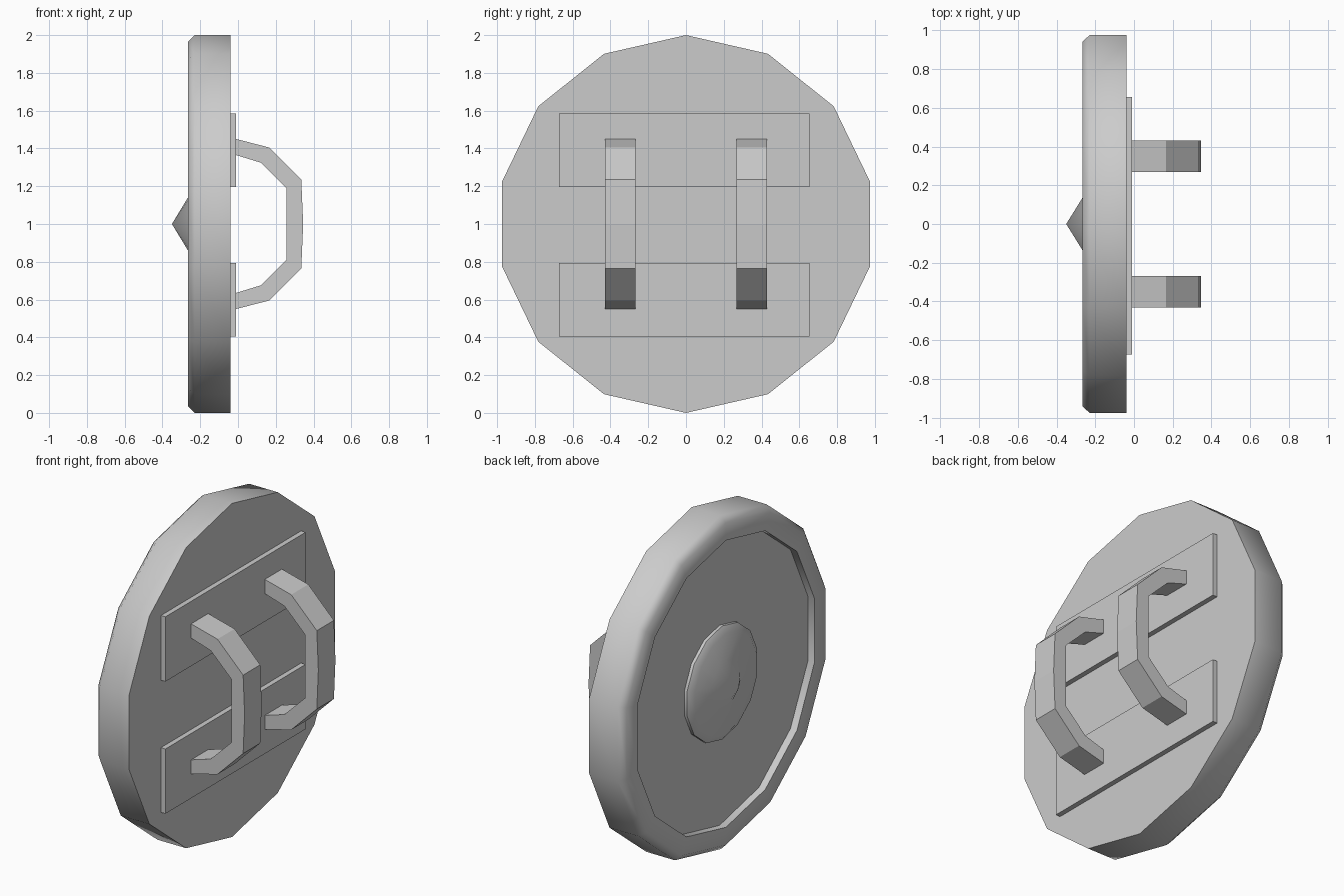
import bpy
import bmesh
import math

if "Cube" in bpy.data.objects:
    bpy.data.objects.remove(bpy.data.objects["Cube"])

SIDES = 14


def finish(name, bm, smooth_angle=None):
    bmesh.ops.remove_doubles(bm, verts=bm.verts, dist=1e-5)
    bmesh.ops.recalc_face_normals(bm, faces=bm.faces)
    mesh = bpy.data.meshes.new(name)
    bm.to_mesh(mesh)
    bm.free()
    obj = bpy.data.objects.new(name, mesh)
    bpy.context.collection.objects.link(obj)
    if smooth_angle:
        bpy.ops.object.select_all(action='DESELECT')
        obj.select_set(True)
        bpy.context.view_layer.objects.active = obj
        bpy.ops.object.shade_smooth_by_angle(angle=math.radians(smooth_angle))
    return obj


def lathe(name, profile, smooth_angle):
    """Revolve (x, radius) points about the x axis through z = 1."""
    bm = bmesh.new()
    rings = []
    for x, r in profile:
        rings.append([bm.verts.new((x, r * math.sin(math.tau * i / SIDES),
                                    1 + r * math.cos(math.tau * i / SIDES)))
                      for i in range(SIDES)] if r else [bm.verts.new((x, 0, 1))])
    for a, b in zip(rings, rings[1:]):
        for i in range(SIDES):
            j = (i + 1) % SIDES
            if len(b) == 1:
                bm.faces.new((a[i], a[j], b[0]))
            else:
                bm.faces.new((a[i], a[j], b[j], b[i]))
    for ring in (rings[0], rings[-1]):
        if len(ring) > 1:
            bm.faces.new(ring)
    return finish(name, bm, smooth_angle)


def box(name, lo, hi):
    bm = bmesh.new()
    bmesh.ops.create_cube(bm, size=1)
    for v in bm.verts:
        v.co = [(a + b) / 2 + c * (b - a) for a, b, c in zip(lo, hi, v.co)]
    return finish(name, bm)


def handle(name, y0, y1):
    # Upper half of the strap in (x, height above centre), mirrored below
    outer = [(-0.01, 0.45), (0.165, 0.405), (0.335, 0.235), (0.345, 0)]
    inner = [(-0.01, 0.365), (0.12, 0.325), (0.257, 0.19), (0.257, 0)]
    outer += [(x, -h) for x, h in outer[-2::-1]]
    inner += [(x, -h) for x, h in inner[-2::-1]]
    bm = bmesh.new()
    loops = [[bm.verts.new((x, y, 1 + h)) for x, h in line]
             for line, y in ((outer, y0), (outer, y1), (inner, y1), (inner, y0))]
    for k in range(4):
        a, b = loops[k], loops[(k + 1) % 4]
        for i in range(len(a) - 1):
            bm.faces.new((a[i], a[i + 1], b[i + 1], b[i]))
    for end in (0, -1):
        bm.faces.new([line[end] for line in loops])
    return finish(name, bm)


# Round body with a raised, softened rim around the recessed front
lathe("shield_body", [(-0.04, 1.0), (-0.23, 1.0), (-0.265, 0.965),
                      (-0.265, 0.86), (-0.222, 0.86)], 50)

# Central boss with a shallow pointed tip
lathe("shield_boss", [(-0.215, 0.34), (-0.24, 0.34), (-0.265, 0.30),
                      (-0.265, 0.14), (-0.35, 0)], 50)

# Backing strips and grips on the rear side
for label, z0 in (("lower", 0.405), ("upper", 1.197)):
    box(label + "_backing_strip", (-0.045, -0.673, z0), (-0.01, 0.655, z0 + 0.388))
handle("left_grip", -0.43, -0.268)
handle("right_grip", 0.268, 0.43)
